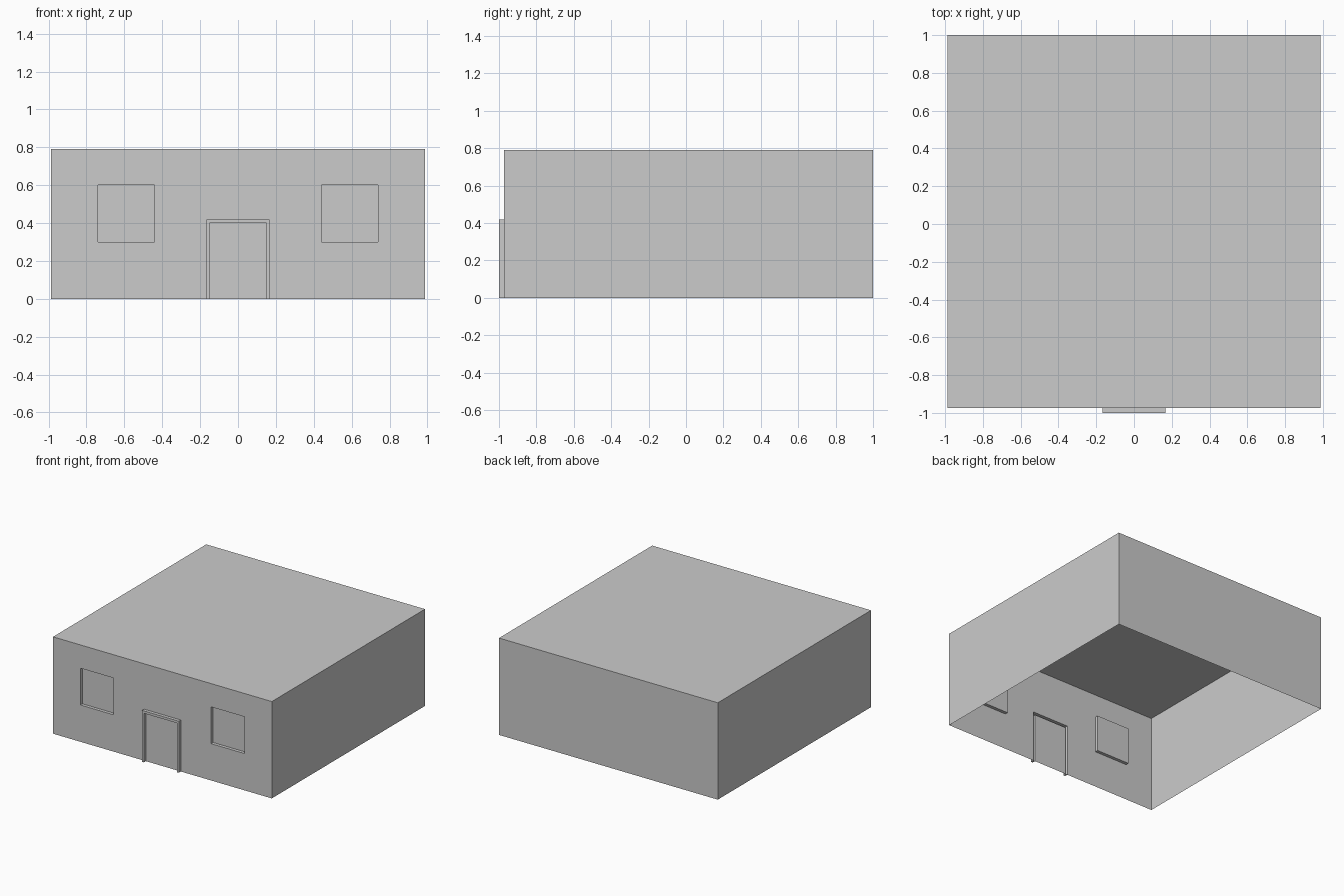
import bpy, bmesh
from mathutils import Vector

if "Cube" in bpy.data.objects:
    bpy.data.objects.remove(bpy.data.objects["Cube"])

W, H = 0.987, 0.79            # half width, height
FRONT, BACK = -0.974, 1.0     # wall planes
DEPTH = 0.026                 # relief of windows and door frame

bm = bmesh.new()

# Shell: box with open underside
bmesh.ops.create_cube(bm, size=1)
for v in bm.verts:
    v.co = Vector((2 * W * v.co.x,
                   FRONT if v.co.y < 0 else BACK,
                   H if v.co.z > 0 else 0))
bm.normal_update()
bmesh.ops.delete(bm, geom=[f for f in bm.faces if f.normal.z < -0.5],
                 context='FACES_ONLY')


def front_faces():
    return [f for f in bm.faces if all(abs(v.co.y - FRONT) < 1e-5 for v in f.verts)]


def cut(co, no):
    faces = front_faces()
    geom = set(faces)
    for f in faces:
        geom.update(f.edges)
        geom.update(f.verts)
    bmesh.ops.bisect_plane(bm, geom=list(geom), plane_co=co, plane_no=no, dist=1e-5)


# Guide cuts on the front wall only
for x in (0.15, 0.166, 0.44, 0.74):
    for s in (-1, 1):
        cut((s * x, 0, 0), (1, 0, 0))
for z in (0.30, 0.40, 0.42, 0.60):
    cut((0, 0, z), (0, 0, 1))


def push(test, dy):
    """Extrude the front-wall cells that pass the test along y."""
    cells = [f for f in front_faces()
             if test(abs(f.calc_center_median().x), f.calc_center_median().z)]
    out = bmesh.ops.extrude_face_region(bm, geom=cells)['geom']
    left = [f for f in cells if f.is_valid]
    if left:
        bmesh.ops.delete(bm, geom=left, context='FACES')
    for v in out:
        if v.is_valid and isinstance(v, bmesh.types.BMVert):
            v.co.y += dy


# Recessed windows
push(lambda x, z: 0.44 < x < 0.74 and 0.30 < z < 0.60, DEPTH)
# Raised door surround
push(lambda x, z: x < 0.166 and z < 0.42 and not (x < 0.15 and z < 0.40), -DEPTH)

# Tidy the guide cuts
bmesh.ops.dissolve_limit(bm, angle_limit=0.01, verts=bm.verts[:], edges=bm.edges[:])
bm.normal_update()

mesh = bpy.data.meshes.new("house")
bm.to_mesh(mesh)
bm.free()
house = bpy.data.objects.new("house", mesh)
bpy.context.collection.objects.link(house)
